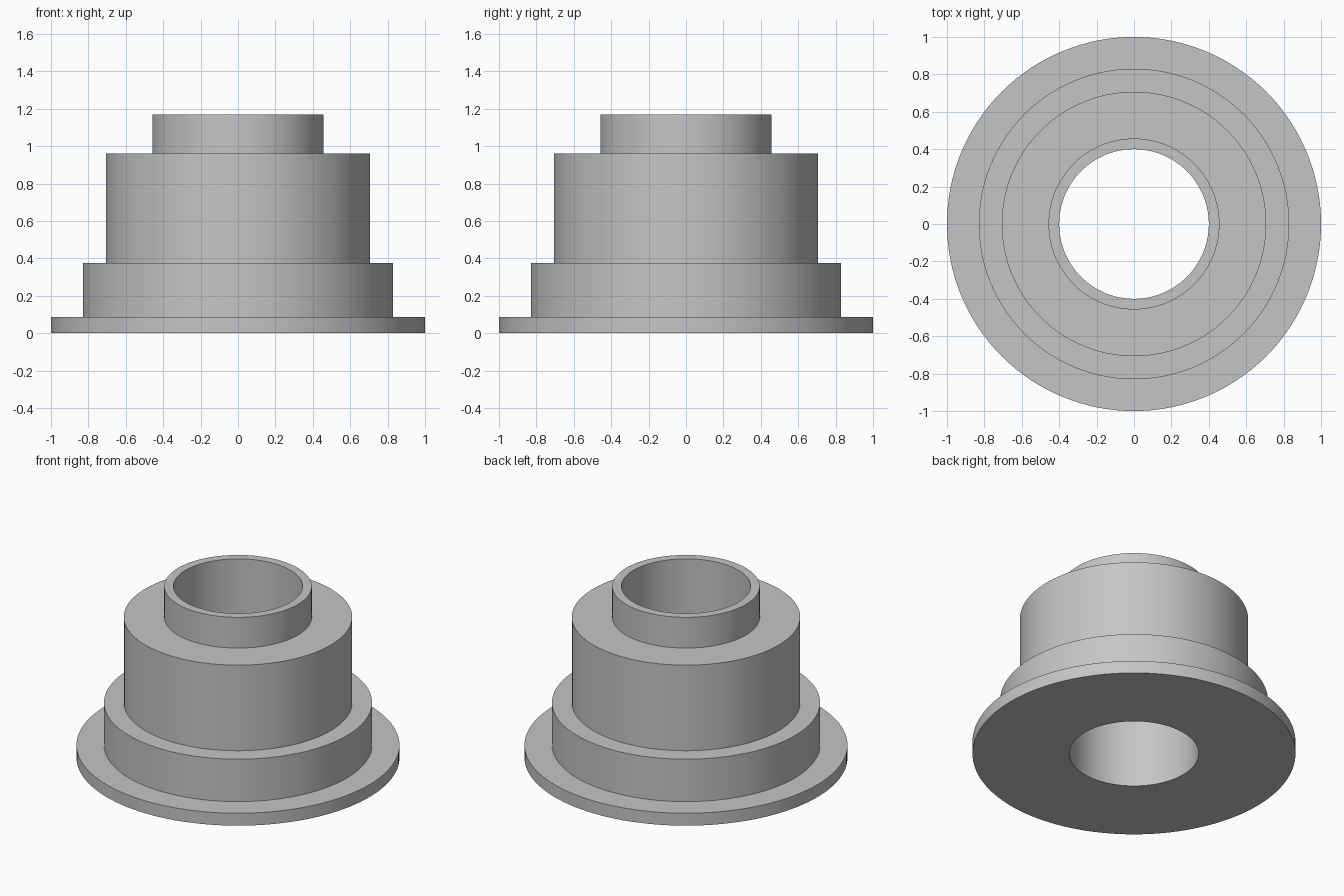
import bpy
import bmesh
from math import cos, sin, tau, radians

cube = bpy.data.objects.get("Cube")
if cube:
    bpy.data.objects.remove(cube, do_unlink=True)

SEGMENTS = 128
BORE = 0.40

# Plain grey metal
grey = bpy.data.materials.new("grey_metal")
grey.use_nodes = True
colour = (0.56, 0.56, 0.56, 1.0)
grey.diffuse_color = colour
grey.node_tree.nodes["Principled BSDF"].inputs["Base Color"].default_value = colour

# Outer steps of the bushing: radius and top height, from flange to collar
steps = [(1.0, 0.085), (0.83, 0.375), (0.707, 0.96), (0.457, 1.17)]

# Closed cross-section: bore bottom, stepped outside, bore top
profile = [(BORE, 0.0)]
base = 0.0
for radius, top in steps:
    profile += [(radius, base), (radius, top)]
    base = top
profile.append((BORE, base))


def lathe(name, section):
    """Revolve a closed (radius, height) section around the z axis."""
    bm = bmesh.new()
    rings = []
    for r, z in section:
        rings.append([bm.verts.new((r * cos(tau * i / SEGMENTS), r * sin(tau * i / SEGMENTS), z))
                      for i in range(SEGMENTS)])
    for lower, upper in zip(rings, rings[1:] + rings[:1]):
        for i in range(SEGMENTS):
            j = (i + 1) % SEGMENTS
            bm.faces.new((lower[i], lower[j], upper[j], upper[i]))
    bmesh.ops.recalc_face_normals(bm, faces=bm.faces)
    mesh = bpy.data.meshes.new(name)
    bm.to_mesh(mesh)
    bm.free()
    obj = bpy.data.objects.new(name, mesh)
    bpy.context.collection.objects.link(obj)
    return obj


# Stepped flanged bushing with a straight through bore
bushing = lathe("flanged_bushing", profile)
bushing.data.materials.append(grey)
bpy.ops.object.select_all(action='DESELECT')
bushing.select_set(True)
bpy.context.view_layer.objects.active = bushing
bpy.ops.object.shade_smooth_by_angle(angle=radians(30))
